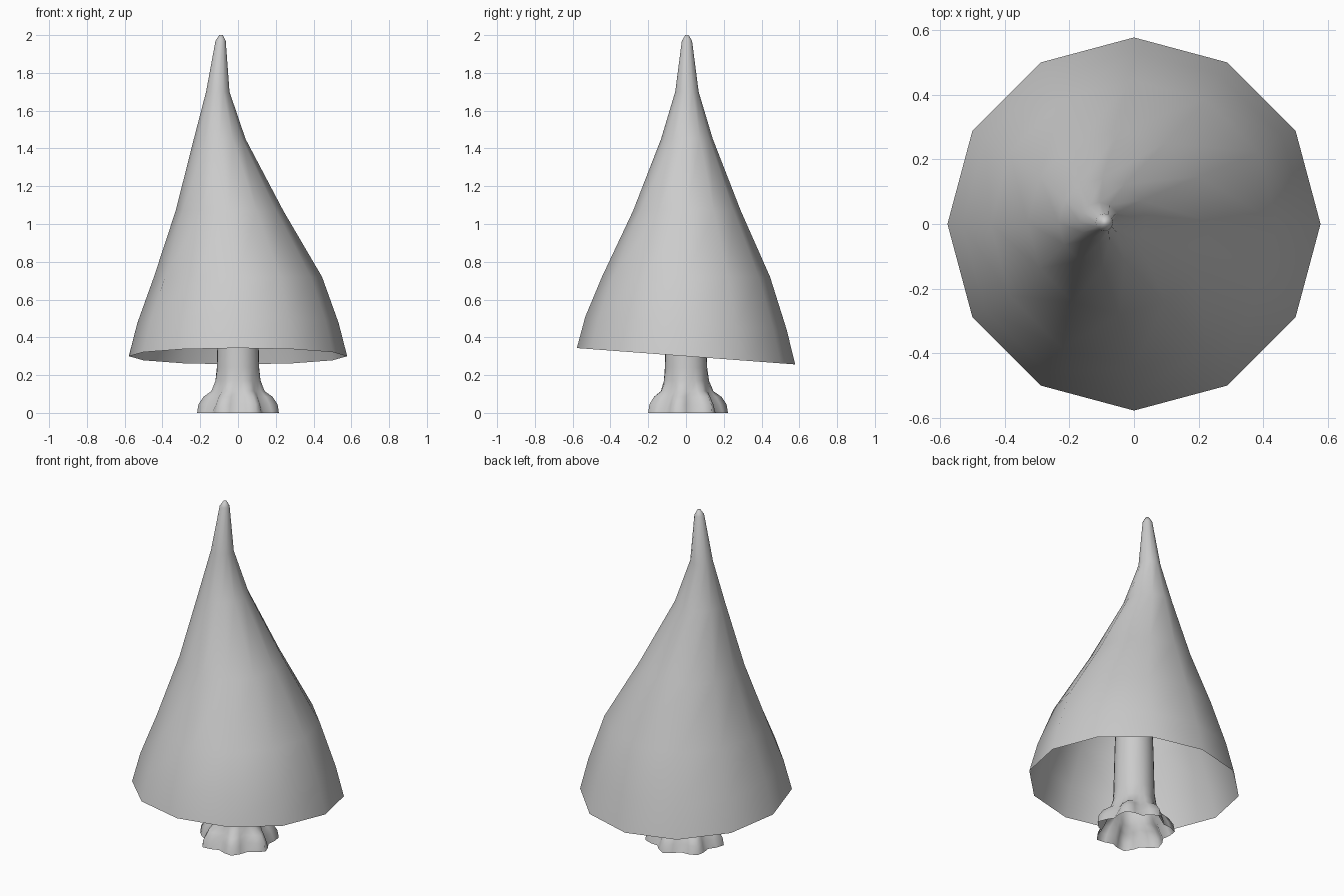
import bpy
import bmesh
from math import sin, cos, pi, radians

cube = bpy.data.objects.get("Cube")
if cube:
    bpy.data.objects.remove(cube)

# One flat grey for the whole tree
grey = bpy.data.materials.new("plain grey")
grey.use_nodes = True
colour = (0.6, 0.6, 0.6, 1)
grey.diffuse_color = colour
grey.node_tree.nodes["Principled BSDF"].inputs["Base Color"].default_value = colour


def loft(name, sides, rings, point, cap_top):
    """Join rings of points into a smooth, open-bottomed skin."""
    bm = bmesh.new()
    loops = [[bm.verts.new(point(ring, 2 * pi * i / sides)) for i in range(sides)]
             for ring in rings]
    for low, high in zip(loops, loops[1:]):
        for i in range(sides):
            j = (i + 1) % sides
            bm.faces.new((low[i], low[j], high[j], high[i]))
    if cap_top:
        bm.faces.new(loops[-1])
    mesh = bpy.data.meshes.new(name)
    bm.to_mesh(mesh)
    bm.free()
    mesh.materials.append(grey)
    obj = bpy.data.objects.new(name, mesh)
    bpy.context.collection.objects.link(obj)
    bpy.ops.object.select_all(action='DESELECT')
    obj.select_set(True)
    bpy.context.view_layer.objects.active = obj
    bpy.ops.object.shade_smooth_by_angle(angle=radians(70))
    return obj


# Crown: leaning hollow cone; rings are height, radius, x centre, rim tilt
crown_rings = [
    (0.30, 0.578, 0, 0.075),
    (0.475, 0.533, 0, 0.065),
    (0.72, 0.445, 0, 0),
    (1.07, 0.285, -0.045, 0),
    (1.45, 0.137, -0.097, 0),
    (1.70, 0.062, -0.107, 0),
    (1.97, 0.027, -0.092, 0),
    (2.00, 0.009, -0.09, 0),
]


def crown_point(ring, a):
    z, r, cx, tilt = ring
    y = r * sin(a)
    return cx + r * cos(a), y + 0.005 * (z > 1), z - tilt * y


loft("crown", 12, crown_rings, crown_point, True)

# Trunk: round post; rings are height, valley radius, root crest radius
trunk_rings = [
    (0.00, 0.178, 0.222),
    (0.045, 0.155, 0.215),
    (0.085, 0.138, 0.188),
    (0.115, 0.128, 0.145),
    (0.17, 0.117, 0.122),
    (0.24, 0.112, 0.112),
    (0.50, 0.106, 0.106),
    (0.90, 0.09, 0.09),
]


def trunk_point(ring, a):
    z, valley, crest = ring
    lobe = 0.5 + 0.5 * cos(7 * (a - pi / 2))
    r = valley + (crest - valley) * lobe
    return r * cos(a), r * sin(a), z


loft("trunk", 28, trunk_rings, trunk_point, True)
